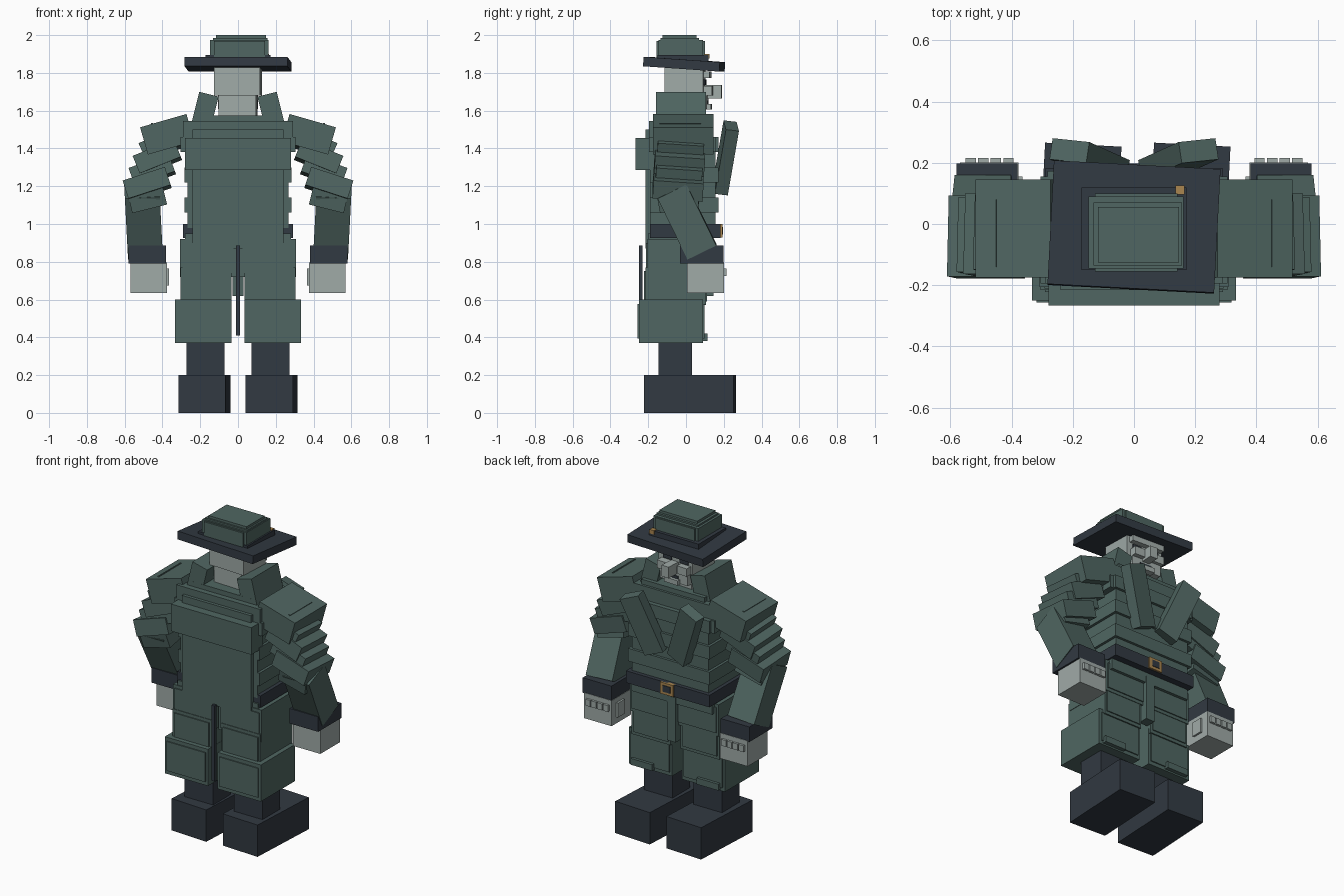
import bpy
import bmesh
from math import radians
from mathutils import Matrix, Vector, Euler

cube = bpy.data.objects.get("Cube")
if cube:
    bpy.data.objects.remove(cube, do_unlink=True)


def material(name, red, green, blue):
    shade = bpy.data.materials.new(name)
    shade.use_nodes = True
    colour = (red, green, blue, 1)
    shade.diffuse_color = colour
    shade.node_tree.nodes["Principled BSDF"].inputs["Base Color"].default_value = colour
    return shade


coat_green = material("coat_green", red=.08, green=.134, blue=.122)
leather = material("leather_navy", red=.031, green=.041, blue=.054)
pale = material("pale_grey", red=.35, green=.405, blue=.39)
brass = material("brass", red=.4, green=.24, blue=.08)


def box(name, colour, center, size, pitch=0, roll=0, yaw=0):
    """Flat-shaded block: pitch, roll and yaw are degrees about x, y and z."""
    mesh = bpy.data.meshes.new(name)
    bm = bmesh.new()
    turn = Euler([radians(angle) for angle in (pitch, roll, yaw)]).to_matrix().to_4x4()
    placement = Matrix.Translation(Vector(center)) @ turn @ Matrix.Diagonal((*size, 1))
    bmesh.ops.create_cube(bm, size=1, matrix=placement)
    bm.to_mesh(mesh)
    bm.free()
    mesh.materials.append(colour)
    bpy.context.collection.objects.link(bpy.data.objects.new(name, mesh))


def slab(name, colour, half, back, front, bottom, top, middle=0):
    """Upright block centred on x = middle, given by its limits."""
    box(name, colour,
        center=(middle, (back + front) / 2, (bottom + top) / 2),
        size=(half * 2, front - back, top - bottom))


def pair(name, colour, center, size, pitch=0, roll=0, yaw=0):
    """Mirrored blocks; the figure looks along +y, so its own right is +x."""
    x, y, z = center
    box("right_" + name, colour, center, size, pitch, roll, yaw)
    box("left_" + name, colour, (-x, y, z), size, pitch, -roll, -yaw)


def banded_pair(name, colour, center, size):
    """Mirrored blocks, each wrapped by a narrower, slightly deeper band."""
    width, depth, height = size
    pair(name, colour, center, size)
    pair(name + "_band", colour, center, (width * .9, depth * 1.04, height * .8))


# Boots and shins
head_yaw = -3
for side, sign in (("right", 1), ("left", -1)):
    box(side + "_boot", leather, center=(sign * .178, .022, .1), size=(.25, .475, .2), yaw=head_yaw)
pair("shin", leather, center=(.172, -.057, .28), size=(.2, .175, .2))

# Trouser legs, widening in steps toward the hem
banded_pair("thigh", coat_green, center=(.158, -.045, .82), size=(.3, .32, .2))
banded_pair("knee", coat_green, center=(.17, -.055, .67), size=(.27, .32, .2))
banded_pair("hem", coat_green, center=(.184, -.08, .485), size=(.3, .34, .23))
pair("hem_tab", coat_green, center=(.23, .1, .4), size=(.15, .03, .04))
slab("hips", coat_green, half=.28, back=-.2, front=.14, bottom=.86, top=.95)
slab("fly_flap", coat_green, half=.03, back=.08, front=.145, bottom=.62, top=.9)
slab("coat_vent", leather, half=.01, back=-.25, front=-.23, bottom=.41, top=.885)

# Torso, a stack of ribs of alternating width
rib_height = .08
for rib in range(6):
    swell = (rib % 2) * rib_height / 5
    base = .98 + rib * rib_height
    slab("torso_rib", coat_green, half=.267 + swell, back=-.19, front=.157 + swell,
         bottom=base, top=base + rib_height)
slab("chest", coat_green, half=.305, back=-.195, front=.155, bottom=.98 + rib_height * 5, top=.46 + 1)
slab("shoulder_yoke", coat_green, half=.29, back=-.195, front=.145, bottom=1.45, top=1.545)
slab("upper_chest", coat_green, half=.22, back=-.16, front=.13, bottom=1.5, top=1.575)
slab("coat_back", coat_green, half=.24, back=-.215, front=-.15, bottom=.87, top=1.5)
slab("back_cape", coat_green, half=.28, back=-.267, front=-.15, bottom=1.285, top=1.455)

# Belt and buckle
slab("belt", leather, half=.29, back=-.19, front=.182, bottom=.925, top=1)
slab("buckle", brass, half=.045, back=.17, front=.193, bottom=.928, top=1)
slab("buckle_center", leather, half=.026, back=.18, front=.197, bottom=.945, top=.985)

# Lapels and collar
pair("lapel", coat_green, center=(.145, .21, 1.35), size=(.13, .07, .37), pitch=-7, roll=22, yaw=6)
pair("collar", coat_green, center=(.178, -.027, 1.59), size=(.105, .265, .2), roll=-14)

# Shoulder pads with a raised seam
pad_slope = 16
pair("shoulder_pad", coat_green, center=(.375, -.015, 1.475), size=(.255, .32, .15), roll=pad_slope)
pair("shoulder_seam", coat_green, center=(.453, -.03, 1.525), size=(.01, .22, .02), roll=pad_slope)

# Upper arms in overlapping segments that follow the slope of the arm
for segment in range(4):
    swell = (segment % 2) * .02
    pair("sleeve_segment", coat_green,
         center=(.4 + segment * .027, -.03 - segment * .004, 1.42 - segment * .07),
         size=(.225 + swell / 2, .245 + swell, .1),
         pitch=-4, roll=24 - segment * 2)
pair("elbow", coat_green, center=(.487, -.045, 1.16), size=(.19, .21, .13), pitch=10, roll=14)

# Forearms, cuffs and hands
pair("forearm", coat_green, center=(.5, .005, 1.015), size=(.185, .17, .36), pitch=26, roll=3)
pair("cuff", leather, center=(.48, .083, .838), size=(.2, .23, .094))
pair("hand", pale, center=(.473, .103, .715), size=(.192, .195, .16))
pair("thumb", pale, center=(.375, .12, .72), size=(.02, .07, .09))
for finger in range(4):
    pair("knuckle", pale, center=(.41 + finger * .041, .2, .745), size=(.034, .03, .04))

# Head and face
box("neck", pale, center=(0, -.01, 1.6), size=(.2, .17, .18), yaw=head_yaw)
box("head", pale, center=(0, -.005, 1.76), size=(.245, .205, .16), yaw=head_yaw)
box("jaw", pale, center=(0, .02, 1.66), size=(.2, .19, .1), yaw=head_yaw)
box("brow", pale, center=(0, .11, 1.79), size=(.22, .04, .035), yaw=head_yaw)
box("nose", pale, center=(.01, .145, 1.7), size=(.05, .09, .07), yaw=head_yaw)
box("mouth", leather, center=(.01, .113, 1.645), size=(.08, .009, .018), yaw=head_yaw)
box("chin", pale, center=(.01, .115, 1.62), size=(.1, .04, .03), yaw=head_yaw)
for side, sign in (("right", 1), ("left", -1)):
    box(side + "_eye", leather, center=(sign * .06, .1 - sign * .003, 1.75), size=(.06, .009, .03),
        yaw=head_yaw)
    box(side + "_cheek", pale, center=(sign * .07, .115, 1.705), size=(.07, .05, .05), yaw=head_yaw)

# Hat, its brim tipped a little to the front
box("hat_brim", leather, center=(0, -.01, 1.846), size=(.545, .405, .05), pitch=-4, yaw=head_yaw)
slab("hat_band", leather, half=.172, back=-.15, front=.12, bottom=1.86, top=1.895)
slab("hat_crown", coat_green, half=.155, back=-.145, front=.09, bottom=1.87, top=1.975, middle=.007)
slab("hat_crown_ridge", coat_green, half=.135, back=-.155, front=.1, bottom=1.88, top=1.97, middle=.007)
slab("hat_top_step", coat_green, half=.145, back=-.135, front=.07, bottom=1.96, top=1.985, middle=.012)
slab("hat_top", coat_green, half=.132, back=-.125, front=.055, bottom=1.97, top=2, middle=.015)
slab("hat_badge", brass, half=.015, back=.096, front=.125, bottom=1.875, top=1.9, middle=.15)
